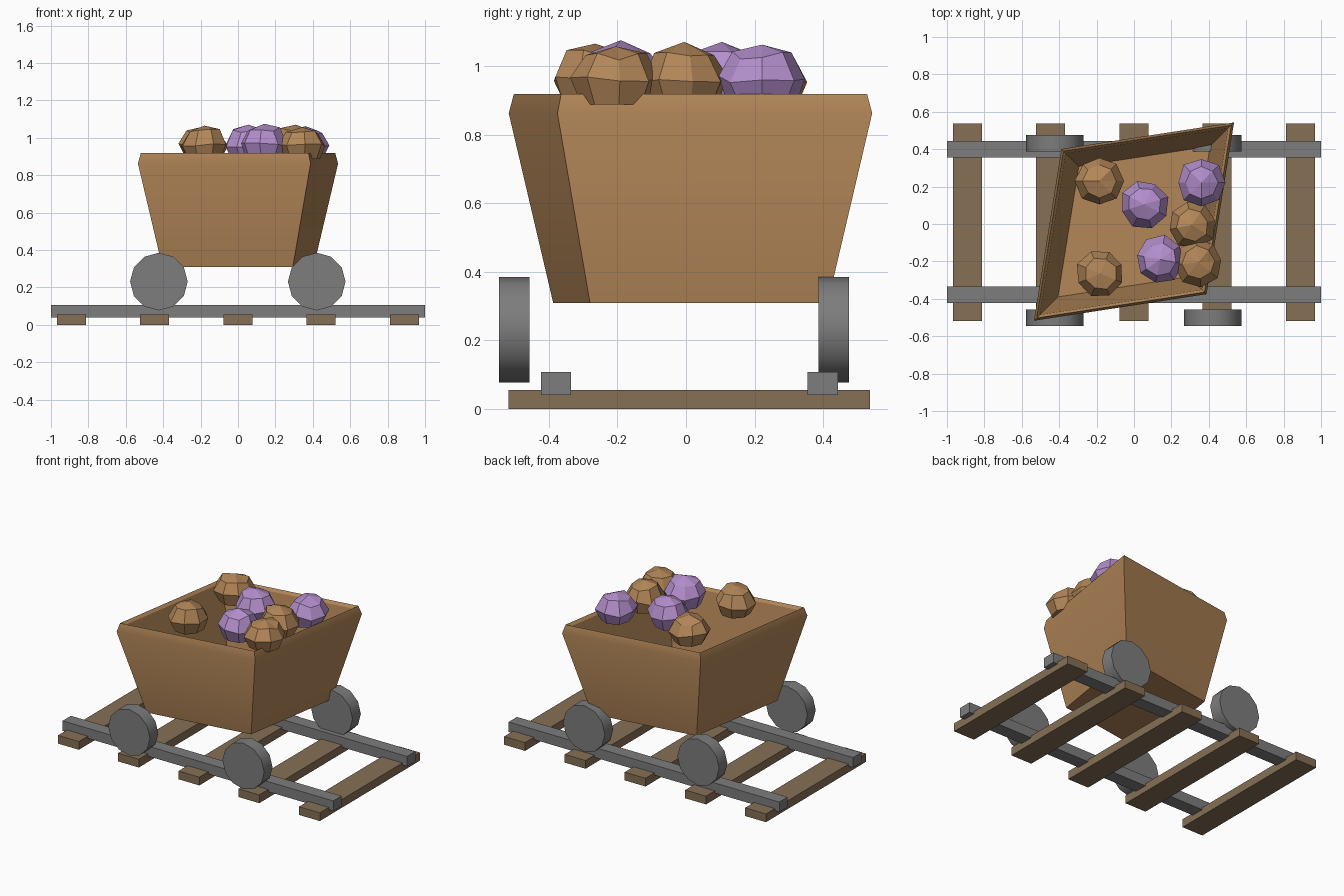
import bpy, bmesh, math, random
from mathutils import Vector

if "Cube" in bpy.data.objects:
    bpy.data.objects.remove(bpy.data.objects["Cube"])

random.seed(4)


def material(name, rgb):
    m = bpy.data.materials.new(name)
    m.diffuse_color = (*rgb, 1)
    m.use_nodes = True
    m.node_tree.nodes["Principled BSDF"].inputs["Base Color"].default_value = m.diffuse_color
    return m


BROWN = material("warm brown", (0.45, 0.24, 0.098))
PURPLE = material("light purple", (0.45, 0.27, 0.60))
GREY = material("iron grey", (0.205, 0.205, 0.205))
WOOD = material("dull wood", (0.24, 0.163, 0.09))


def finish(bm, name, mat, smooth=0):
    bmesh.ops.recalc_face_normals(bm, faces=bm.faces)
    me = bpy.data.meshes.new(name)
    bm.to_mesh(me)
    bm.free()
    ob = bpy.data.objects.new(name, me)
    bpy.context.collection.objects.link(ob)
    me.materials.append(mat)
    if smooth:
        bpy.ops.object.select_all(action='DESELECT')
        ob.select_set(True)
        bpy.context.view_layer.objects.active = ob
        bpy.ops.object.shade_smooth_by_angle(angle=math.radians(smooth))
    return ob


def box(name, mat, lo, hi):
    bm = bmesh.new()
    bmesh.ops.create_cube(bm, size=1)
    for v in bm.verts:
        v.co = Vector([(a + b) / 2 + c * (b - a) for a, b, c in zip(lo, hi, v.co)])
    return finish(bm, name, mat)


def loft(bm, rings):
    """Skin closed rings of points and cap both ends."""
    vs = [[bm.verts.new(p) for p in ring] for ring in rings]
    n = len(vs[0])
    for a, b in zip(vs, vs[1:]):
        for i in range(n):
            j = (i + 1) % n
            bm.faces.new((a[i], a[j], b[j], b[i]))
    bm.faces.new(vs[0][::-1])
    bm.faces.new(vs[-1])


# Track: sleepers and rails
for x in (-0.89, -0.447, 0, 0.443, 0.89):
    box("sleeper", WOOD, (x - 0.077, -0.518, 0), (x + 0.077, 0.537, 0.055))
for y in (-0.379, 0.399):
    box("rail", GREY, (-1, y - 0.044, 0.04), (1, y + 0.044, 0.107))

# Wheels
for x in (-0.423, 0.421):
    for y in (-0.501, 0.431):
        bm = bmesh.new()
        loft(bm, [[(x + 0.154 * math.cos(math.tau * i / 12), y + s * 0.044,
                    0.231 + 0.154 * math.sin(math.tau * i / 12))
                   for i in range(12)] for s in (-1, 1)])
        finish(bm, "wheel", GREY, 35)

# Skewed, open-topped tub: outside, rim, inside, floor
CORNERS = ((-0.535, -0.53), (0.388, -0.388), (0.535, 0.53), (-0.388, 0.388))
bm = bmesh.new()
loft(bm, [[(x * s, y * s + 0.013, z) for x, y in CORNERS]
          for s, z in ((0.755, 0.308), (1, 0.862), (0.972, 0.918),
                       (0.94, 0.90), (0.76, 0.335))])
finish(bm, "cart_tub", BROWN, 30)


# Faceted ore lumps with a pointed crown and flat base
def lump(name, mat, x, y, top, turn):
    bm = bmesh.new()
    rings = []
    for r, z in ((0.098, 0.887), (0.13, 0.962), (0.088, top - 0.03)):
        ring = []
        for i in range(8):
            a = math.tau * i / 8 + turn
            k = r * random.uniform(0.93, 1.04)
            dz = random.uniform(-0.012, 0.012) if z > 0.9 else 0
            ring.append((x + k * math.cos(a), y + k * math.sin(a), z + dz))
        rings.append(ring)
    loft(bm, rings)
    bm.faces.ensure_lookup_table()
    bmesh.ops.poke(bm, faces=[bm.faces[-1]])
    bm.verts.ensure_lookup_table()
    bm.verts[-1].co = (x, y, top)
    finish(bm, name, mat)


for mat, x, y, top, turn in (
        (BROWN, -0.185, 0.23, 1.06, 0.0), (BROWN, -0.18, -0.265, 1.065, 0.4),
        (BROWN, 0.31, -0.005, 1.07, 0.2), (BROWN, 0.345, -0.205, 1.057, 0.1),
        (PURPLE, 0.055, 0.105, 1.07, 0.3), (PURPLE, 0.36, 0.222, 1.062, 0.0),
        (PURPLE, 0.14, -0.19, 1.075, 0.6)):
    lump("brown_ore" if mat == BROWN else "purple_ore", mat, x, y, top, turn)
